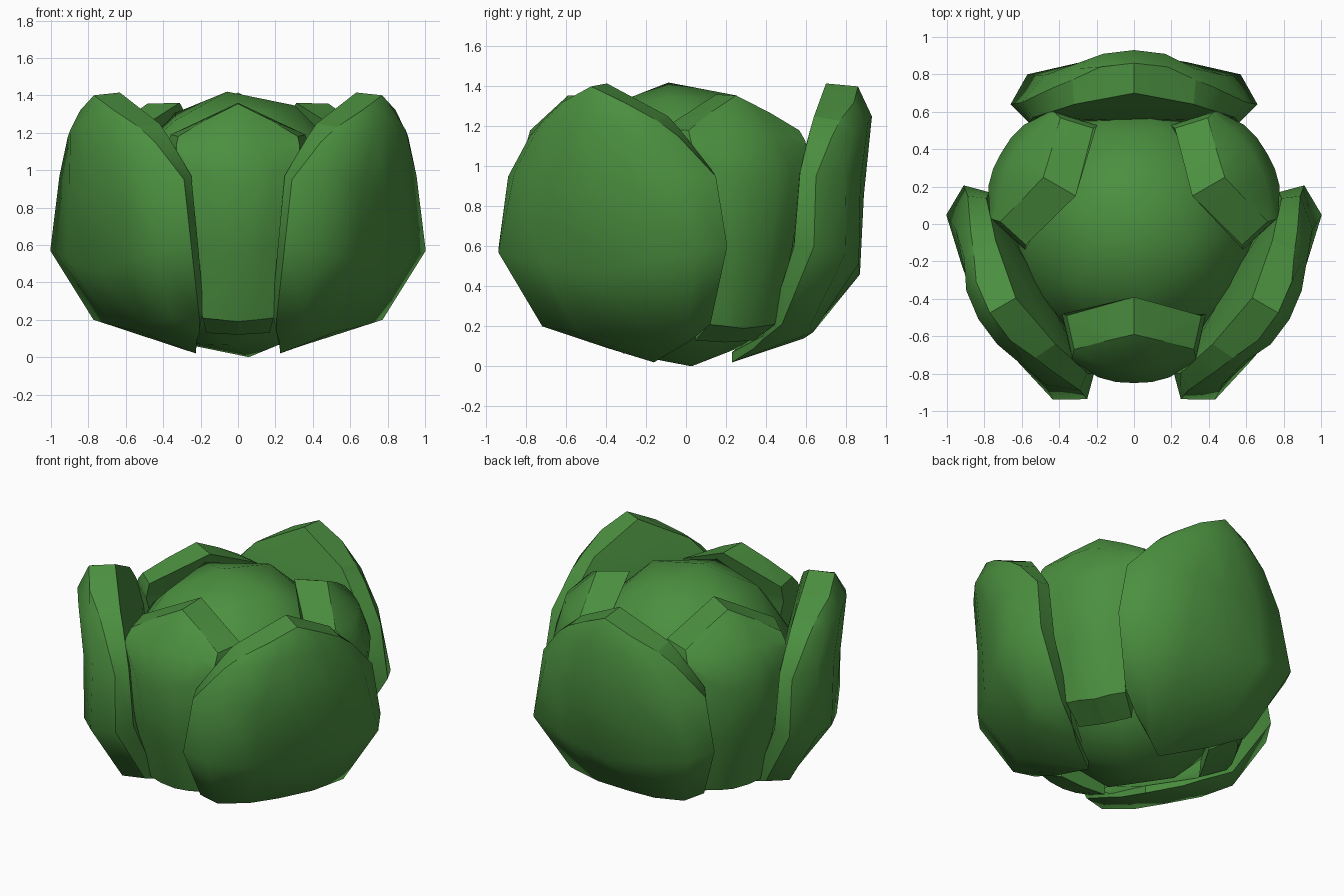
import bpy, bmesh, math
from mathutils import Vector, Matrix

if "Cube" in bpy.data.objects:
    bpy.data.objects.remove(bpy.data.objects["Cube"])

CENTRE_Y = -0.03

green = bpy.data.materials.new("leaf green")
green.diffuse_color = (0.07, 0.275, 0.05, 1)
green.use_nodes = True
green.node_tree.nodes["Principled BSDF"].inputs["Base Color"].default_value = green.diffuse_color

# Leaf rows from bottom to tip, right half only:
# outer middle (r, z), outer crest (u, r, z), outer edge (u, r, z),
# inner edge (u, r, z), inner middle (r, z)
OUTER = [
    ((.26, .02), (.20, .37, .09), (.30, .41, .13), (.28, .41, .15), (.26, .07)),
    ((.62, .14), (.42, .65, .20), (.47, .51, .21), (.43, .46, .25), (.46, .22)),
    ((.90, .46), (.57, .83, .57), (.66, .67, .60), (.56, .57, .60), (.56, .55)),
    ((.92, .86), (.48, .825, .97), (.60, .68, .95), (.54, .60, .97), (.58, .92)),
    ((.96, 1.25), (.33, .86, 1.18), (.43, .76, 1.15), (.38, .65, 1.18), (.66, 1.20)),
    ((.89, 1.40), (.18, .87, 1.32), (.33, .80, 1.23), (.32, .67, 1.25), (.73, 1.415)),
]
INNER = [
    ((.64, .19), (.10, .64, .20), (.19, .62, .21), (.17, .45, .13), (.45, .12)),
    ((.77, .55), (.14, .75, .58), (.24, .71, .60), (.24, .50, .60), (.50, .60)),
    ((.82, .92), (.19, .79, .98), (.33, .70, 1.09), (.385, .45, 1.10), (.48, 1.02)),
    ((.75, 1.18), (.20, .72, 1.15), (.33, .68, 1.13), (.38, .45, 1.13), (.45, 1.12)),
    ((.56, 1.355), (.17, .60, 1.27), (.32, .64, 1.18), (.36, .46, 1.19), (.36, 1.36)),
]


def finish(name, bm):
    bmesh.ops.recalc_face_normals(bm, faces=bm.faces)
    for f in bm.faces:
        f.smooth = True
    mesh = bpy.data.meshes.new(name)
    bm.to_mesh(mesh)
    bm.free()
    mesh.materials.append(green)
    bpy.context.collection.objects.link(bpy.data.objects.new(name, mesh))


def leaf(name, rows, degrees, bulge):
    """Mirror each half row into a ring, join the rings, turn around the axis."""
    bm = bmesh.new()
    turn = Matrix.Rotation(math.radians(degrees - 90), 3, 'Z')
    rings = []
    for n, (om, crest, edge, inner, im) in enumerate(rows):
        # extra rounded column between the middle and the crest
        push = bulge if 0 < n < len(rows) - 1 else 0
        mid = (Vector((0, *om)) + Vector(crest)) / 2 + Vector((0, push, 0))
        half = [tuple(mid), crest, edge, inner]
        pts = [(0, *om)] + half + [(0, *im)] + [(-u, r, z) for u, r, z in reversed(half)]
        rings.append([bm.verts.new(turn @ Vector(p) + Vector((0, CENTRE_Y, 0))) for p in pts])
    count = len(rings[0])
    for a, b in zip(rings, rings[1:]):
        for i in range(count):
            j = (i + 1) % count
            bm.faces.new((a[i], a[j], b[j], b[i]))
        # crisp side rims
        for i in (3, 4, 6, 7):
            bm.edges.get((a[i], b[i])).smooth = False
    # end rims, each in a right and a left half, with crisp edges
    for ring in (rings[0], rings[-1]):
        caps = [((0, 1, 4, 5), (1, 2, 3, 4)), ((5, 6, 9, 0), (6, 7, 8, 9))]
        for pair in caps:
            for ids in pair:
                bm.faces.new([ring[i] for i in ids])
        for i in range(count):
            bm.edges.get((ring[i], ring[(i + 1) % count])).smooth = False
        bm.edges.get((ring[0], ring[5])).smooth = False
    finish(name, bm)


# Heart of the plant
bm = bmesh.new()
bmesh.ops.create_icosphere(bm, subdivisions=2, radius=1)
bmesh.ops.rotate(bm, verts=bm.verts, matrix=Matrix.Rotation(math.radians(7), 3, (1, -1, 0)))
bmesh.ops.scale(bm, verts=bm.verts, vec=(.67, .67, .715))
bmesh.ops.translate(bm, verts=bm.verts, vec=(0, CENTRE_Y, .71))
finish("heart", bm)

# Three outer and three inner leaves
for i in range(3):
    leaf(f"outer_leaf_{i + 1}", OUTER, 90 + 120 * i, .03)
    leaf(f"inner_leaf_{i + 1}", INNER, 30 + 120 * i, .01)
